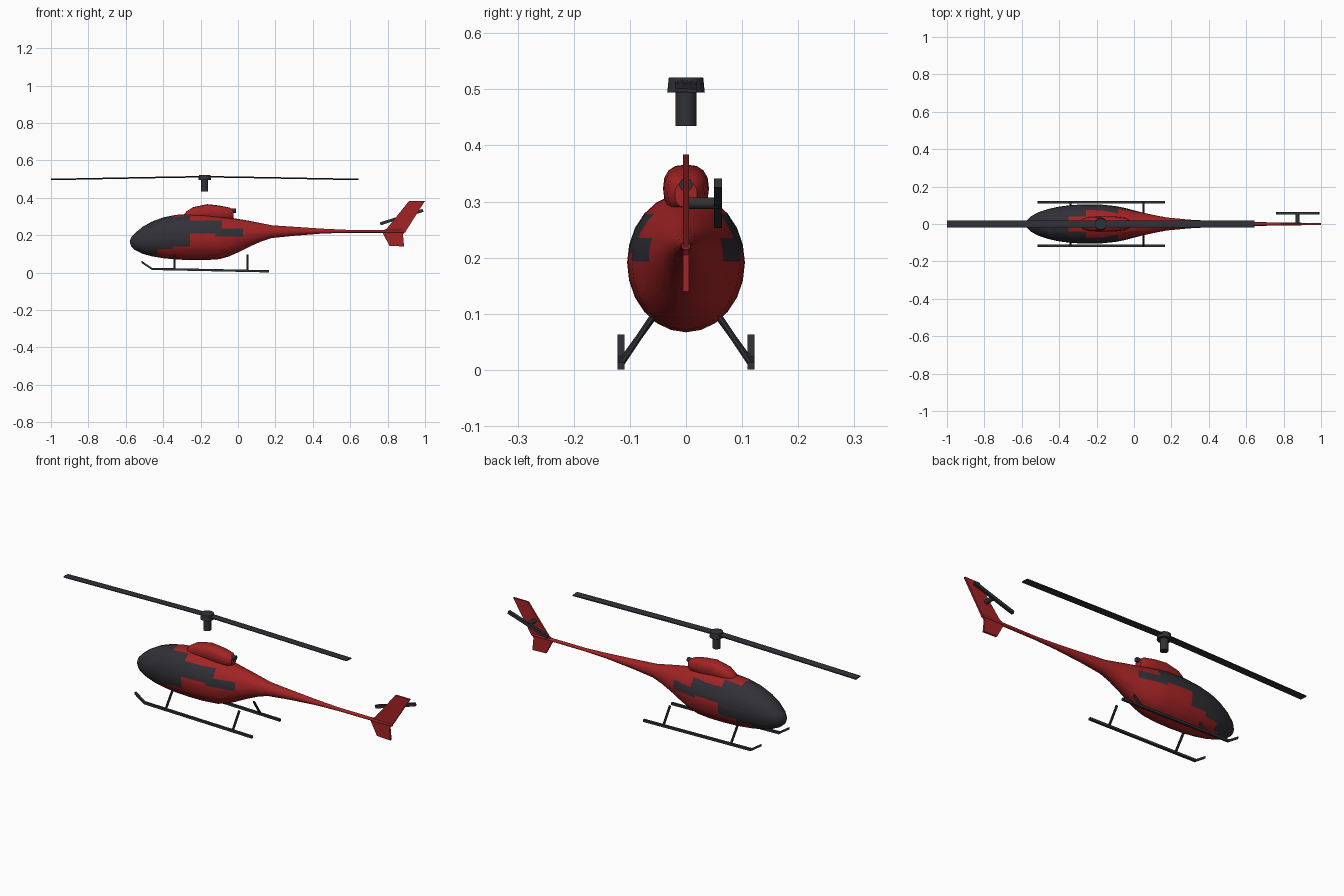
import bpy, bmesh, math
from mathutils import Vector

if "Cube" in bpy.data.objects:
    bpy.data.objects.remove(bpy.data.objects["Cube"])


def material(name, rgb):
    m = bpy.data.materials.new(name)
    m.diffuse_color = (*rgb, 1)
    m.use_nodes = True
    m.node_tree.nodes["Principled BSDF"].inputs["Base Color"].default_value = m.diffuse_color
    return m


RED = material("red paint", (0.36, 0.017, 0.018))
DARK = material("dark grey", (0.03, 0.03, 0.038))


def finish(name, bm, mats, smooth=True):
    bmesh.ops.recalc_face_normals(bm, faces=bm.faces)
    me = bpy.data.meshes.new(name)
    bm.to_mesh(me)
    bm.free()
    for m in mats:
        me.materials.append(m)
    ob = bpy.data.objects.new(name, me)
    bpy.context.collection.objects.link(ob)
    if smooth:
        bpy.ops.object.select_all(action='DESELECT')
        ob.select_set(True)
        bpy.context.view_layer.objects.active = ob
        bpy.ops.object.shade_smooth_by_angle(angle=math.radians(35))
    return ob


def skin(rings):
    """Join rings of points into a closed tube."""
    bm = bmesh.new()
    vs = [[bm.verts.new(p) for p in r] for r in rings]
    n = len(vs[0])
    for a, b in zip(vs, vs[1:]):
        for i in range(n):
            j = (i + 1) % n
            bm.faces.new((a[i], a[j], b[j], b[i]))
    bm.faces.new(vs[0])
    bm.faces.new(vs[-1][::-1])
    return bm


def body(stations, n, power=1.0):
    """Loft rounded sections given as (x, bottom, top, half width)."""
    def s(v):
        return math.copysign(abs(v) ** power, v)
    return skin([[(x, w * s(math.cos(2 * math.pi * i / n)),
                   (b + t) / 2 + (t - b) / 2 * s(math.sin(2 * math.pi * i / n)))
                  for i in range(n)] for x, b, t, w in stations])


def rod(name, a, b, r, mat, n=8, r2=None):
    a, b = Vector(a), Vector(b)
    q = (b - a).to_track_quat('Z', 'Y')
    rings = [[p + q @ Vector((rad * math.cos(2 * math.pi * (i + .5) / n),
                              rad * math.sin(2 * math.pi * (i + .5) / n), 0))
              for i in range(n)] for p, rad in ((a, r), (b, r if r2 is None else r2))]
    return finish(name, skin(rings), [mat])


def plate(name, outline, y0, y1, mat):
    """Extrude an x-z outline along y."""
    return finish(name, skin([[(x, y, z) for x, z in outline] for y in (y0, y1)]),
                  [mat], smooth=False)


# Fuselage and tail boom, one loft
bm = body([(-.577, .158, .172, .006), (-.57, .138, .19, .022), (-.55, .12, .212, .042),
           (-.51, .101, .245, .063), (-.46, .087, .273, .08), (-.40, .077, .295, .093),
           (-.33, .07, .309, .102), (-.25, .067, .315, .105), (-.17, .067, .314, .103),
           (-.10, .072, .304, .096), (-.05, .086, .296, .086), (.0, .108, .287, .073),
           (.06, .138, .277, .058), (.12, .165, .265, .045), (.18, .185, .253, .034),
           (.30, .197, .245, .023), (.45, .209, .235, .015), (.58, .213, .229, .01),
           (.78, .213, .229, .009), (.895, .214, .228, .008)], 24)


# Cut the window edges into the skin, then paint by region
def cut(co, no):
    bmesh.ops.bisect_plane(bm, geom=bm.verts[:] + bm.edges[:] + bm.faces[:],
                           plane_co=co, plane_no=no)


for x in (-.43, -.35, -.257, -.12, -.086, .027):
    cut((x, 0, 0), (1, 0, 0))
for z in (.125, .14, .193, .208, .235, .278):
    cut((0, 0, z), (0, 0, 1))
for y in (-.04, .04):
    cut((0, y, 0), (0, 1, 0))


def is_window(c):
    x, y, z = c
    if x < -.43:
        return z > .1 or x < -.49
    if x < -.257:
        roof = x > -.35 and abs(y) < .04 and z > .25
        return z > (.125 if x < -.35 else .14) and not roof
    if x < -.12:
        return .208 < z < .278
    if x < -.086:
        return .193 < z < .278
    return x < .027 and .193 < z < .235


for f in bm.faces:
    f.material_index = int(is_window(f.calc_center_median()))
finish("fuselage", bm, [RED, DARK])

# Engine cowl with exhaust
finish("engine_cowl", body([(-.288, .288, .312, .014), (-.275, .283, .328, .027),
                            (-.24, .28, .35, .037), (-.165, .28, .366, .041),
                            (-.10, .28, .359, .04), (-.045, .282, .348, .033),
                            (-.025, .29, .335, .02)], 16, .8), [RED])
rod("exhaust", (-.06, 0, .33), (-.012, 0, .33), .012, DARK, 12)

# Main rotor
HUB = -.178
rod("rotor_mast", (HUB, 0, .435), (HUB, 0, .5), .019, DARK, 20)
rod("rotor_cap", (HUB, 0, .494), (HUB, 0, .521), .034, DARK, 20, .031)
for side, name in ((-1, "left_rotor_blade"), (1, "right_rotor_blade")):
    rings = []
    for d, z in ((0, .513), (.3, .508), (.822, .498)):
        rings.append([(HUB + side * d, y, z + dz) for y, dz in
                      ((-.02, -.002), (.02, -.004), (.02, .001), (-.008, .004), (-.02, .002))])
    finish(name, skin(rings), [DARK], smooth=False)

# Tail fins
plate("upper_fin", [(.77, .222), (.795, .235), (.84, .29), (.915, .384), (1.0, .384),
                    (.895, .218)], -.005, .005, RED)
plate("lower_fin", [(.768, .222), (.81, .143), (.888, .14), (.882, .205), (.895, .222)],
      -.005, .005, RED)

# Tail rotor on the +y side
rod("tail_rotor_shaft", (.875, 0, .297), (.875, .058, .297), .011, DARK, 12)
ang = math.radians(17.5)
ux, uz = math.cos(ang), math.sin(ang)
plate("tail_rotor_blade", [(.875 + a * ux - b * uz, .297 + a * uz + b * ux) for a, b in
                           ((-.12, -.008), (.12, -.008), (.12, .008), (-.12, .008))],
      .05, .064, DARK)

# Landing skids and struts, mirrored
for s, side in ((-1, "right"), (1, "left")):
    y = s * .116
    rings = [[(x, y + dy, z + dz) for dy, dz in
              ((-.006, -.006), (.006, -.006), (.006, .006), (-.006, .006))]
             for x, z in ((-.515, .057), (-.46, .02), (.165, .007))]
    finish(side + "_skid", skin(rings), [DARK], smooth=False)
    rod(side + "_front_strut", (-.34, s * .055, .098), (-.34, y, .014), .006, DARK)
    rod(side + "_rear_strut", (.05, s * .06, .094), (.05, y, .01), .006, DARK)
